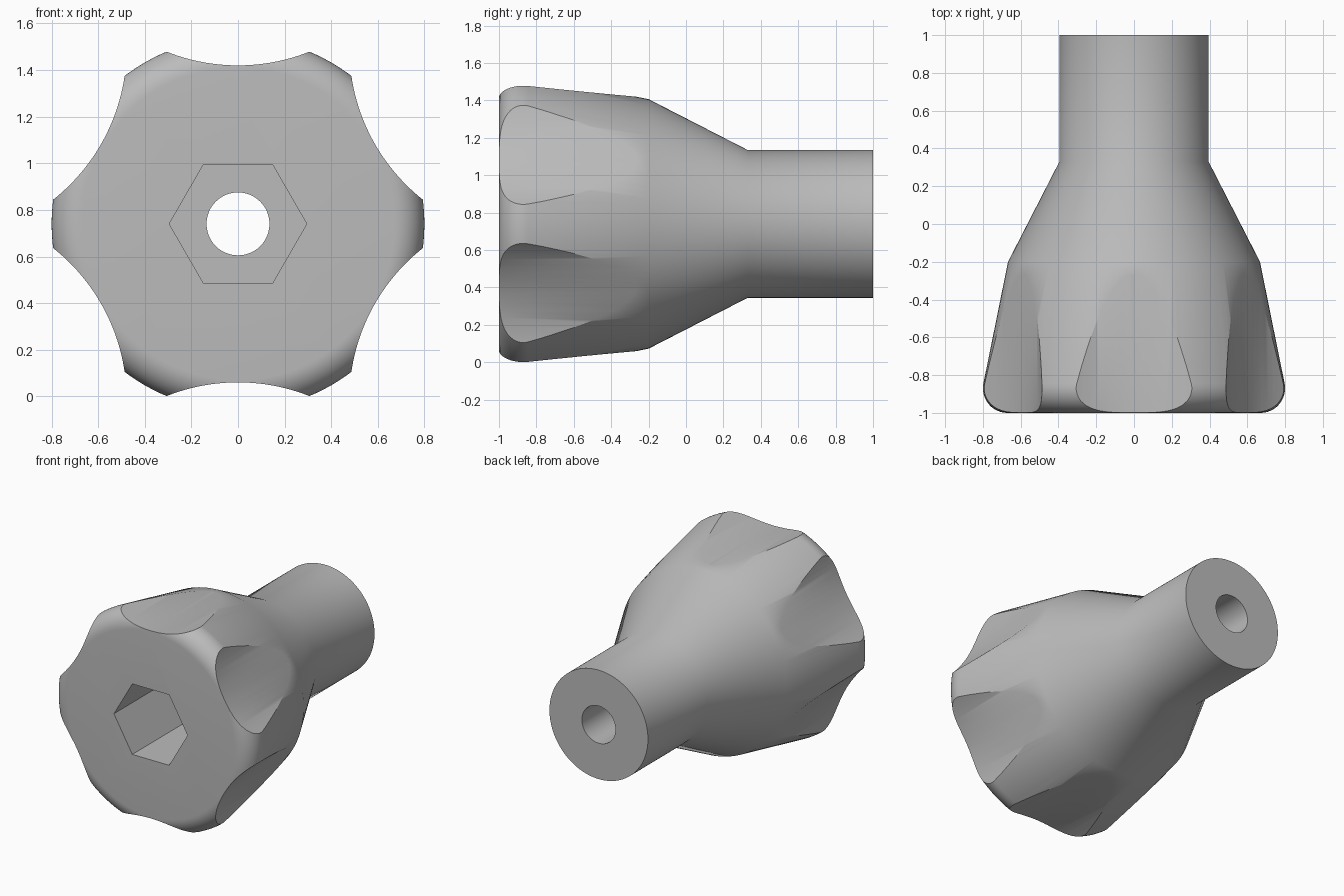
import bpy, bmesh
from math import sin, cos, pi, radians
from mathutils import Vector

cube = bpy.data.objects.get("Cube")
if cube:
    bpy.data.objects.remove(cube)

AXIS_Z = 0.74

grey = bpy.data.materials.new("mid_grey")
grey.use_nodes = True
grey.diffuse_color = (0.5, 0.5, 0.5, 1)
grey.node_tree.nodes["Principled BSDF"].inputs["Base Color"].default_value = (0.5, 0.5, 0.5, 1)


def lathe(name, profile, sides, centre=(0, AXIS_Z)):
    """Closed solid of (radius, y) rings around an axis along y."""
    bm = bmesh.new()
    rings = []
    for r, y in profile:
        rings.append([bm.verts.new((centre[0] + r * cos(2 * pi * i / sides), y,
                                    centre[1] + r * sin(2 * pi * i / sides)))
                      for i in range(sides)])
    for a, b in zip(rings, rings[1:]):
        for i in range(sides):
            j = (i + 1) % sides
            bm.faces.new((a[i], a[j], b[j], b[i]))
    bm.faces.new(rings[0])
    bm.faces.new(rings[-1])
    bmesh.ops.recalc_face_normals(bm, faces=bm.faces)
    mesh = bpy.data.meshes.new(name)
    bm.to_mesh(mesh)
    bm.free()
    mesh.materials.append(grey)
    obj = bpy.data.objects.new(name, mesh)
    bpy.context.collection.objects.link(obj)
    return obj


# Turned body: rounded front rim, tapered grip, shoulder cone, neck
rim = [(0.67 + 0.13 * cos(radians(a)), -0.87 + 0.13 * sin(radians(a)))
       for a in [-90 + 101.5 * k / 12 for k in range(13)]]
knob = lathe("knob_body", rim + [(0.667, -0.2), (0.395, 0.33), (0.395, 1.0)], 120)

# Cutters: six finger scallops, hexagonal socket, through bore
cutters = []
for k in range(6):
    a = radians(30 + 60 * k)
    centre = (1.51 * cos(a), AXIS_Z + 1.51 * sin(a))
    cutters.append(lathe("scallop_cutter", [(0.83, -1.2), (0.83, 0.2)], 180, centre))
cutters.append(lathe("socket_cutter", [(0.295, -1.2), (0.295, 0.0)], 6))
cutters.append(lathe("bore_cutter", [(0.135, -1.3), (0.135, 1.2)], 48))

bpy.ops.object.select_all(action='DESELECT')
bpy.context.view_layer.objects.active = knob
knob.select_set(True)
for cutter in cutters:
    cutter.hide_render = True
    mod = knob.modifiers.new("cut", 'BOOLEAN')
    mod.operation = 'DIFFERENCE'
    mod.solver = 'EXACT'
    mod.object = cutter
    bpy.ops.object.modifier_apply(modifier=mod.name)
    bpy.data.objects.remove(cutter)

bpy.ops.object.shade_smooth_by_angle(angle=radians(30))
